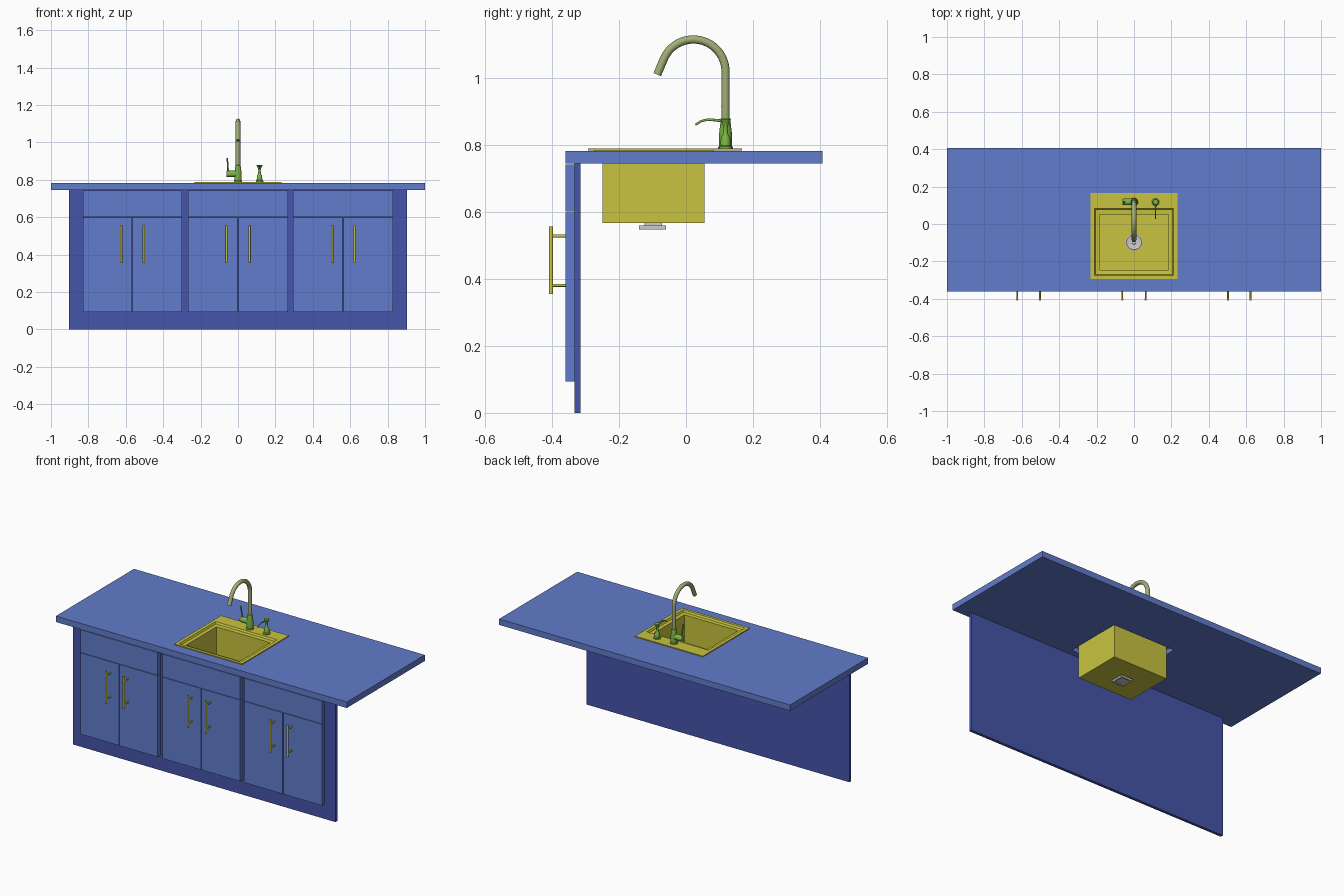
import bpy, bmesh, math

if "Cube" in bpy.data.objects:
    bpy.data.objects.remove(bpy.data.objects["Cube"])


def material(name, rgb):
    m = bpy.data.materials.new(name)
    m.diffuse_color = (*rgb, 1)
    m.use_nodes = True
    m.node_tree.nodes["Principled BSDF"].inputs["Base Color"].default_value = m.diffuse_color
    return m


BLUE = material("front_blue", (0.12, 0.20, 0.60))
DARK = material("panel_blue", (0.06, 0.09, 0.40))
YELLOW = material("sink_yellow", (0.58, 0.55, 0.05))
GREEN = material("fitting_green", (0.20, 0.45, 0.06))
SAGE = material("spout_sage", (0.36, 0.43, 0.18))


def rect(x0, x1, y0, y1, z):
    return [(x0, y0, z), (x1, y0, z), (x1, y1, z), (x0, y1, z)]


def circle(x, y, z, r, n=32):
    return [(x + r * math.cos(2 * math.pi * i / n),
             y + r * math.sin(2 * math.pi * i / n), z) for i in range(n)]


def loft(name, rings, mat=None, closed=False, smooth=False):
    """Skin a stack of rings; cap both ends, or join last to first."""
    bm = bmesh.new()
    vs = [[bm.verts.new(p) for p in ring] for ring in rings]
    pairs = list(zip(vs, vs[1:])) + ([(vs[-1], vs[0])] if closed else [])
    for a, b in pairs:
        n = len(a)
        for i in range(n):
            j = (i + 1) % n
            bm.faces.new((a[i], a[j], b[j], b[i]))
    if not closed:
        bm.faces.new(vs[0])
        bm.faces.new(vs[-1])
    bmesh.ops.recalc_face_normals(bm, faces=bm.faces)
    me = bpy.data.meshes.new(name)
    bm.to_mesh(me)
    bm.free()
    if smooth:
        me.shade_smooth()
        me.set_sharp_from_angle(angle=math.radians(35))
    if mat:
        me.materials.append(mat)
    ob = bpy.data.objects.new(name, me)
    bpy.context.collection.objects.link(ob)
    return ob


def box(name, x0, x1, y0, y1, z0, z1, mat=None):
    return loft(name, [rect(x0, x1, y0, y1, z0), rect(x0, x1, y0, y1, z1)], mat)


def lathe(name, x, y, profile, mat=None):
    return loft(name, [circle(x, y, z, r) for r, z in profile], mat, smooth=True)


def tube(name, points, r, mat, radii=None):
    cu = bpy.data.curves.new(name, 'CURVE')
    cu.dimensions = '3D'
    cu.bevel_depth = r
    cu.bevel_resolution = 6
    cu.use_fill_caps = True
    sp = cu.splines.new('POLY')
    sp.points.add(len(points) - 1)
    for i, p in enumerate(points):
        sp.points[i].co = (*p, 1)
        sp.points[i].radius = radii[i] if radii else 1
    cu.materials.append(mat)
    ob = bpy.data.objects.new(name, cu)
    bpy.context.collection.objects.link(ob)
    return ob


# Countertop with a sink opening
outer, hole = (-1, 1, -0.36, 0.407), (-0.214, 0.214, -0.277, 0.085)
loft("countertop", [rect(*outer, 0.745), rect(*outer, 0.782),
                    rect(*hole, 0.782), rect(*hole, 0.745)], BLUE, closed=True)

# Cabinet panel, drawer fronts, doors and bar handles
box("cabinet_panel", -0.903, 0.903, -0.333, -0.315, 0, 0.745, DARK)
units = [(-0.83, -0.30, (-0.625, -0.503)),
         (-0.267, 0.267, (-0.062, 0.062)),
         (0.295, 0.828, (0.503, 0.623))]
for k, (x0, x1, handles) in enumerate(units, 1):
    mid = (x0 + x1) / 2
    box(f"drawer_front_{k}", x0, x1, -0.36, -0.333, 0.601, 0.742, BLUE)
    box(f"door_{k}_left", x0, mid - 0.002, -0.36, -0.333, 0.093, 0.598, BLUE)
    box(f"door_{k}_right", mid + 0.002, x1, -0.36, -0.333, 0.093, 0.598, BLUE)
    for side, x in zip(("left", "right"), handles):
        tube(f"handle_{k}_{side}_bar", [(x, -0.403, 0.355), (x, -0.403, 0.557)],
             0.0065, YELLOW)
        for end, z in (("lower", 0.381), ("upper", 0.528)):
            tube(f"handle_{k}_{side}_{end}_post",
                 [(x, -0.403, z), (x, -0.358, z)], 0.0045, YELLOW)

# Sink: outer shell up to the flange, over the rim, down the inside
shell = (-0.187, 0.187, -0.25, 0.055)
lip = (-0.212, 0.212, -0.275, 0.083)
flange = (-0.233, 0.233, -0.293, 0.167)
ledge = (-0.206, 0.206, -0.269, 0.077)
inner = (-0.184, 0.184, -0.247, 0.052)
loft("sink", [rect(*shell, 0.567), rect(*shell, 0.772), rect(*lip, 0.772),
              rect(*lip, 0.783), rect(*flange, 0.783), rect(*flange, 0.789),
              rect(*lip, 0.789), rect(*ledge, 0.778), rect(*inner, 0.776),
              rect(*inner, 0.571)], YELLOW)

# Drain: round strainer inside, square trap below
lathe("drain_ring", 0, -0.097, [(0.045, 0.570), (0.045, 0.573), (0.040, 0.575),
                                (0.030, 0.572), (0.012, 0.572), (0.010, 0.577)])
box("drain_neck", -0.026, 0.026, -0.124, -0.072, 0.558, 0.568)
trap, recess = (-0.04, 0.04, -0.14, -0.06), (-0.03, 0.03, -0.13, -0.07)
loft("drain_trap", [rect(*recess, 0.552), rect(*recess, 0.547),
                    rect(*trap, 0.547), rect(*trap, 0.559)])

# Faucet body and gooseneck spout
FY = 0.118
lathe("faucet_body", 0, FY, [(0.022, 0.788), (0.022, 0.793), (0.019, 0.797),
                             (0.019, 0.835), (0.017, 0.852), (0.014, 0.878),
                             (0.012, 0.880)], GREEN)
cy, cz, R = 0.022, 1.019, 0.096
path = [(0, FY, 0.87)]
for i in range(25):
    a = math.radians(160) * i / 24
    path.append((0, cy + R * math.cos(a), cz + R * math.sin(a)))
path.append((0, -0.086, 1.010))
tube("faucet_spout", path, 0.0122, SAGE)

# Side valve with upright lever
tube("faucet_valve", [(0, FY, 0.832), (-0.054, FY, 0.832), (-0.062, FY, 0.832)],
     0.0175, GREEN, [1, 1, 0.85])
tube("faucet_lever", [(-0.052, 0.118, 0.842), (-0.055, 0.116, 0.87),
                      (-0.057, 0.109, 0.917)], 0.0055, GREEN, [1, 0.75, 0.75])

# Soap dispenser with a thin curved nozzle
SX = 0.115
lathe("soap_dispenser", SX, FY, [(0.020, 0.788), (0.020, 0.795), (0.015, 0.799),
                                 (0.014, 0.822), (0.008, 0.832), (0.006, 0.850),
                                 (0.009, 0.862), (0.016, 0.876), (0.014, 0.880)],
      GREEN)
tube("soap_nozzle", [(SX, 0.118, 0.870), (SX, 0.09, 0.874), (SX, 0.065, 0.876),
                     (SX, 0.045, 0.871), (SX, 0.028, 0.860)], 0.004, GREEN,
     [1.2, 1, 0.9, 0.85, 0.75])
